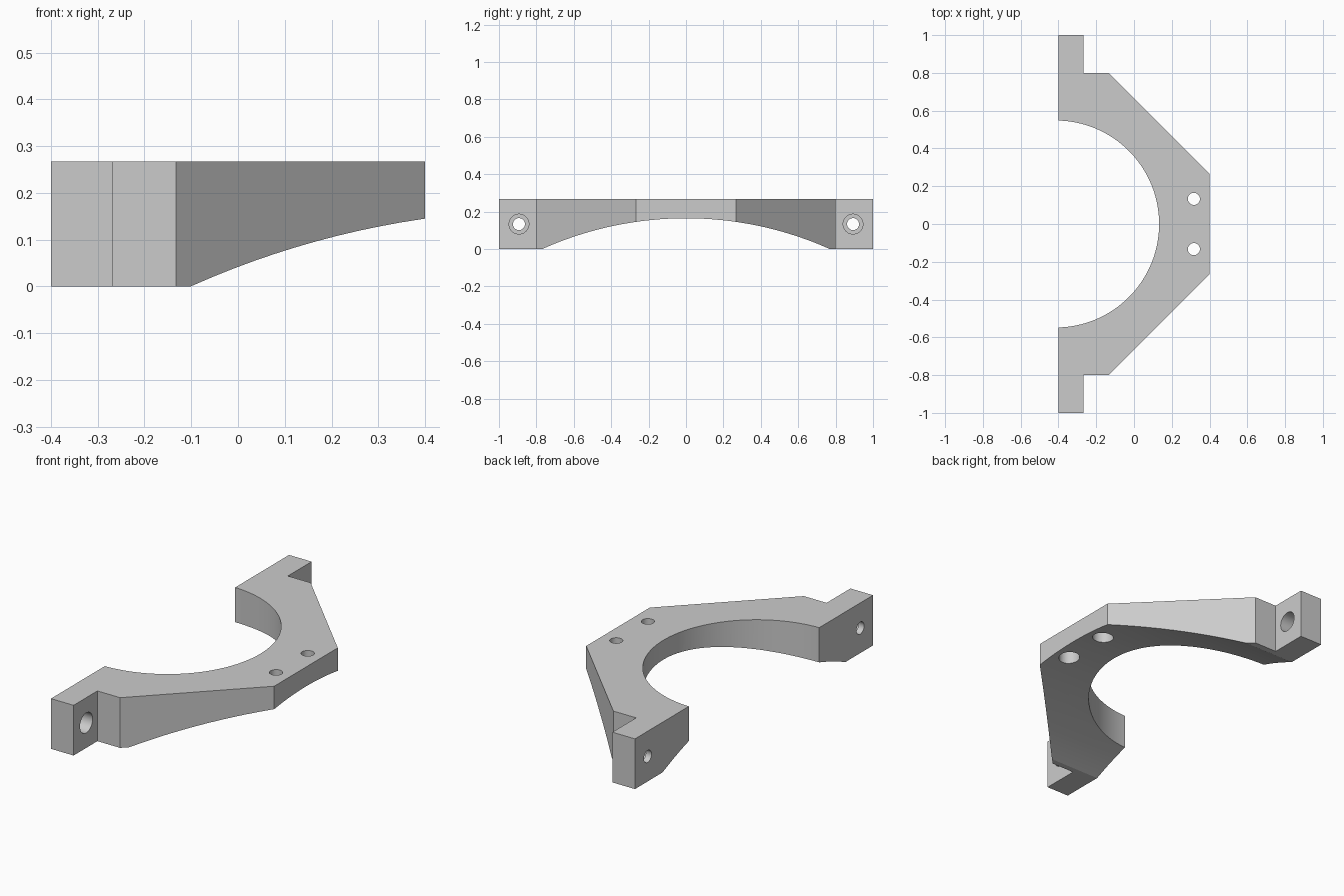
import bpy, bmesh
from math import radians
from mathutils import Matrix, Vector

default = bpy.data.objects.get("Cube")
if default:
    bpy.data.objects.remove(default, do_unlink=True)

HEIGHT = 0.267

grey = bpy.data.materials.new("plain grey")
grey.use_nodes = True
colour = (0.6, 0.6, 0.6, 1)
grey.diffuse_color = colour
grey.node_tree.nodes["Principled BSDF"].inputs["Base Color"].default_value = colour


def make_object(name, bm):
    mesh = bpy.data.meshes.new(name)
    bmesh.ops.recalc_face_normals(bm, faces=bm.faces)
    bm.to_mesh(mesh)
    bm.free()
    mesh.materials.append(grey)
    obj = bpy.data.objects.new(name, mesh)
    bpy.context.collection.objects.link(obj)
    return obj


def cylinder(name, start, end, radius, segments=48):
    """Closed cylinder between two points."""
    start, end = Vector(start), Vector(end)
    axis = end - start
    turn = axis.to_track_quat("Z", "Y").to_matrix().to_4x4()
    bm = bmesh.new()
    bmesh.ops.create_cone(bm, cap_ends=True, segments=segments,
                          radius1=radius, radius2=radius, depth=axis.length,
                          matrix=Matrix.Translation((start + end) / 2) @ turn)
    obj = make_object(name, bm)
    obj.hide_render = True
    return obj


# Bracket plate: half outline mirrored in y, then extruded up
half = [(-0.4, 1), (-0.267, 1), (-0.267, 0.8), (-0.133, 0.8), (0.4, 0.267)]
outline = half + [(x, -y) for x, y in reversed(half)]
bm = bmesh.new()
face = bm.faces.new([bm.verts.new((x, y, 0)) for x, y in outline])
result = bmesh.ops.extrude_face_region(bm, geom=[face])
top = [v for v in result["geom"] if isinstance(v, bmesh.types.BMVert)]
bmesh.ops.translate(bm, verts=top, vec=(0, 0, HEIGHT))
bracket = make_object("bracket", bm)

# Round bore and the shallow arch underneath
cutters = [
    cylinder("bore_cutter", (-0.415, 0, -0.2), (-0.415, 0, 0.5), 0.548, 128),
    cylinder("arch_cutter", (-0.6, 0, -1.717), (0.6, 0, -1.717), 1.881, 256),
]

# Counterbored screw holes: two upright, two through the end lugs
for side in (-1, 1):
    y = 0.133 * side
    cutters.append(cylinder("upright_hole", (0.317, y, 0), (0.317, y, 0.4), 0.032))
    cutters.append(cylinder("upright_counterbore", (0.317, y, 0), (0.317, y, 0.233), 0.053))
    y = 0.893 * side
    cutters.append(cylinder("lug_hole", (-0.5, y, 0.133), (-0.2, y, 0.133), 0.032))
    cutters.append(cylinder("lug_counterbore", (-0.367, y, 0.133), (-0.2, y, 0.133), 0.053))

bpy.ops.object.select_all(action="DESELECT")
bracket.select_set(True)
bpy.context.view_layer.objects.active = bracket
for cutter in cutters:
    cut = bracket.modifiers.new(cutter.name, "BOOLEAN")
    cut.operation = "DIFFERENCE"
    cut.solver = "EXACT"
    cut.object = cutter
    bpy.ops.object.modifier_apply(modifier=cut.name)
    bpy.data.objects.remove(cutter, do_unlink=True)

bpy.ops.object.shade_smooth_by_angle(angle=radians(10))
